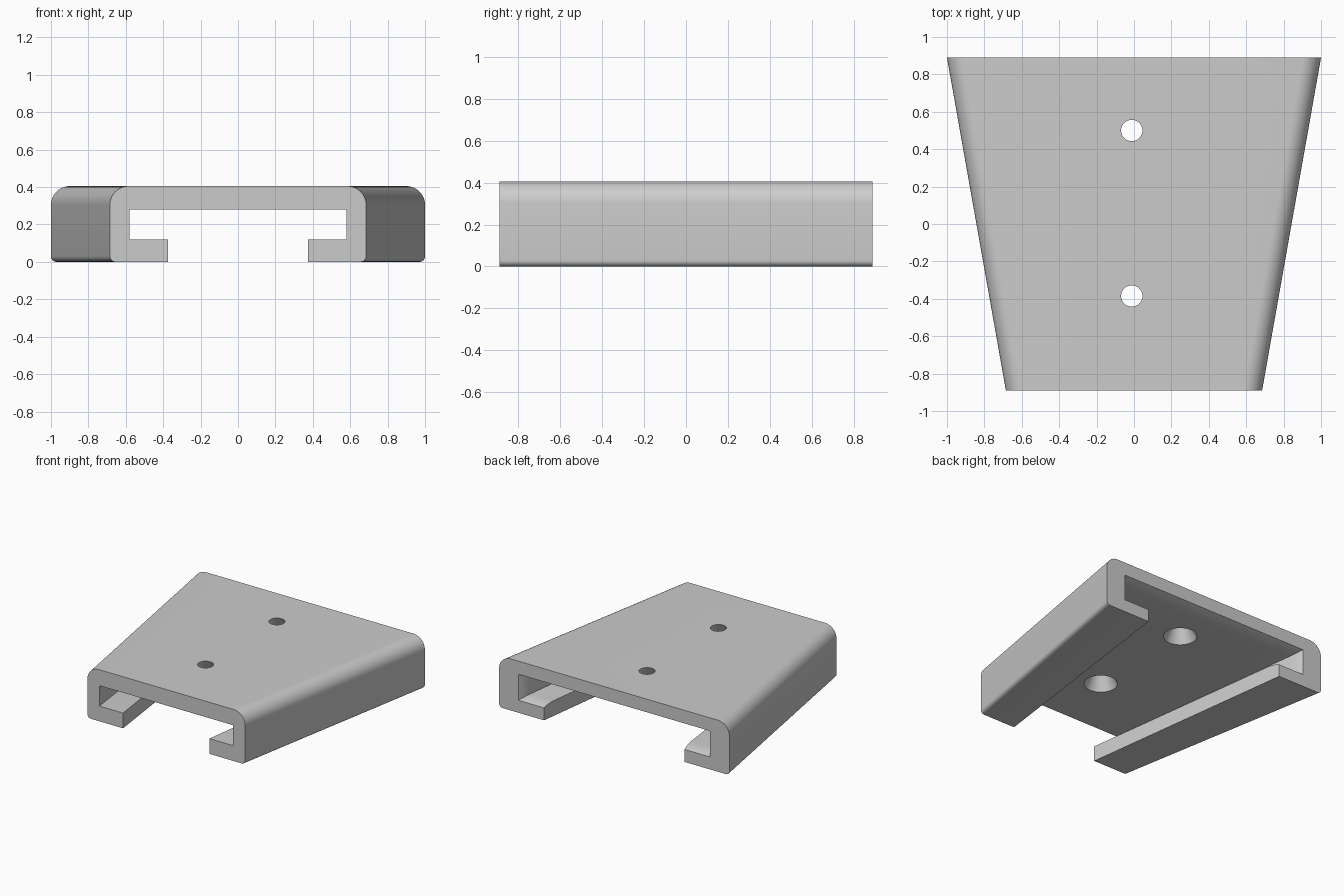
import bpy, bmesh, math

cube = bpy.data.objects.get("Cube")
if cube:
    bpy.data.objects.remove(cube)

HALF_Y, HEIGHT = 0.89, 0.405
TOP_R, BOTTOM_R = 0.1, 0.03

grey = bpy.data.materials.new("light_grey")
grey.use_nodes = True
colour = (0.6, 0.6, 0.6, 1)
grey.diffuse_color = colour
grey.node_tree.nodes["Principled BSDF"].inputs["Base Color"].default_value = colour


def arc(cx, cz, r, start, end, steps):
    angles = [math.radians(start + (end - start) * i / steps) for i in range(steps + 1)]
    return [(cx + r * math.cos(a), cz + r * math.sin(a)) for a in angles]


def section(y, flare):
    """C-shaped cross-section; flare opens the slot slightly at its mouth."""
    t = (y + HALF_Y) / (2 * HALF_Y)
    outer = 0.685 + 0.315 * t
    wall = 0.58 + 0.23 * t + flare
    lip = 0.375 + 0.235 * t
    half = [(lip, 0)]
    half += arc(outer - BOTTOM_R, BOTTOM_R, BOTTOM_R, -90, 0, 6)
    half += arc(outer - TOP_R, HEIGHT - TOP_R, TOP_R, 0, 90, 14)
    inner = [(wall, 0.28 + flare), (wall, 0.12 - flare), (lip, 0.12 - flare)]
    mirrored = [(-x, z) for x, z in reversed(half)]
    mirrored_inner = [(-x, z) for x, z in reversed(inner)]
    return half + mirrored + mirrored_inner + inner


# Tapered channel body, lofted front to back
bm = bmesh.new()
rings = []
for y, flare in ((-HALF_Y, 0), (0.79, 0), (0.83, 0.004), (0.865, 0.012), (HALF_Y, 0.022)):
    rings.append([bm.verts.new((x, y, z)) for x, z in section(y, flare)])
for a, b in zip(rings, rings[1:]):
    for i in range(len(a)):
        j = (i + 1) % len(a)
        bm.faces.new((a[i], a[j], b[j], b[i]))
bm.faces.new(rings[0])
bm.faces.new(rings[-1][::-1])
bmesh.ops.recalc_face_normals(bm, faces=bm.faces)
mesh = bpy.data.meshes.new("mount_plate")
bm.to_mesh(mesh)
bm.free()
mesh.materials.append(grey)
plate = bpy.data.objects.new("mount_plate", mesh)
bpy.context.collection.objects.link(plate)

# Screw holes, wide underneath and narrow on top
CONE_LOW, CONE_HIGH = 0.27, 0.415
for y in (0.5, -0.385):
    bpy.ops.mesh.primitive_cone_add(
        vertices=48, radius1=0.125, radius2=0.052, depth=CONE_HIGH - CONE_LOW,
        location=(-0.012, y, (CONE_LOW + CONE_HIGH) / 2))
    cutter = bpy.context.object
    cutter.name = "screw_hole_cutter"
    cutter.hide_render = True
    cutter.data.materials.append(grey)
    cut = plate.modifiers.new("screw_hole", "BOOLEAN")
    cut.operation = "DIFFERENCE"
    cut.solver = "EXACT"
    cut.object = cutter
    bpy.ops.object.select_all(action="DESELECT")
    plate.select_set(True)
    bpy.context.view_layer.objects.active = plate
    bpy.ops.object.modifier_apply(modifier=cut.name)
    bpy.data.objects.remove(cutter)

bpy.ops.object.shade_smooth_by_angle(angle=math.radians(30))
